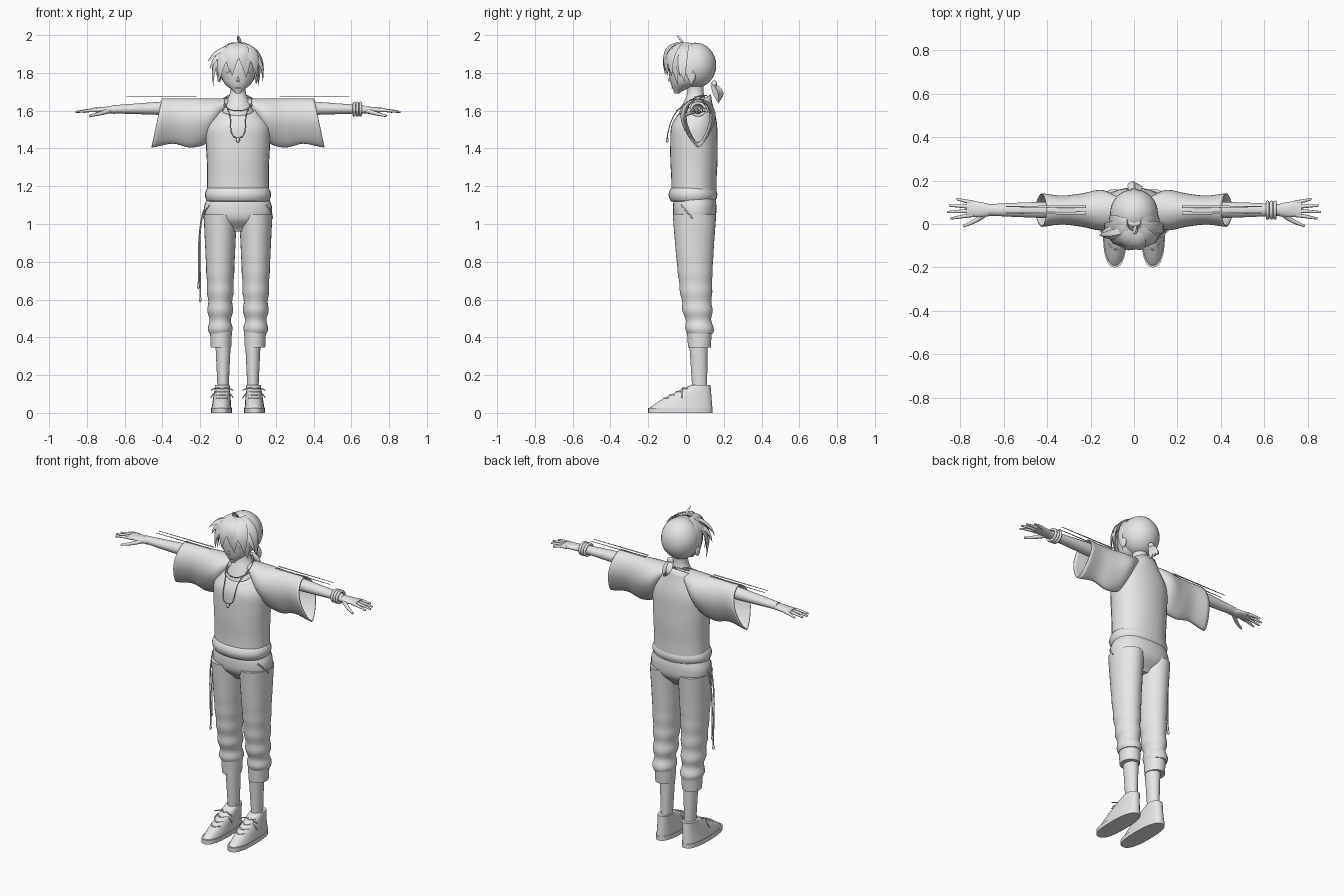
import bpy, bmesh, math
from mathutils import Vector, Matrix

if "Cube" in bpy.data.objects:
    bpy.data.objects.remove(bpy.data.objects["Cube"])

GREY = (.8, .8, .8, 1)
grey = bpy.data.materials.new("plain light grey")
grey.use_nodes = True
grey.diffuse_color = GREY
grey.node_tree.nodes["Principled BSDF"].inputs["Base Color"].default_value = GREY

HEAD = Vector((0, .04, 1.78))


def lerp(start, stop, t):
    return start + (stop - start) * t


def spline(values, t):
    """Catmull-Rom curve through evenly spaced values."""
    last = len(values) - 1
    i = min(int(t * last), last - 1)
    f = t * last - i
    a, b, c, d = values[max(i - 1, 0)], values[i], values[i + 1], values[min(i + 2, last)]
    bend = lerp((c - a) * (1 - f), (b - d) * f, f) * f * (1 - f) / 2
    ease = f * f * (3 - 2 * f)
    slope_in, slope_out = (c - a) / 2, (d - b) / 2
    bend = f * (1 - f) * (slope_in * (1 - f) - slope_out * f)
    return lerp(b, c, ease) + bend


def link(name, data):
    obj = bpy.data.objects.new(name, data)
    bpy.context.collection.objects.link(obj)
    data.materials.append(grey)
    return obj


def mesh_object(name, bm):
    bmesh.ops.recalc_face_normals(bm, faces=bm.faces)
    mesh = bpy.data.meshes.new(name)
    bm.to_mesh(mesh)
    bm.free()
    return link(name, mesh)


def skin(bm, loops, caps):
    count = len(loops[0])
    for lower, upper in zip(loops, loops[1:]):
        for i in range(count):
            j = (i + 1) % count
            bm.faces.new((lower[i], lower[j], upper[j], upper[i]))
    if caps:
        bm.faces.new(loops[0])
        bm.faces.new(loops[-1])


def loft(name, start, stop, shape, axis="z", power=2, taper=0, cloth=False, steps=20, segments=32):
    """Skin rings along an axis; shape(t) gives centre, half sizes and an optional lean."""
    bm = bmesh.new()
    loops = []
    for k in range(steps + 1):
        t = k / steps
        along = lerp(start, stop, t)
        centre_u, centre_v, half_u, half_v, *lean = shape(t)
        loop = []
        for i in range(segments):
            angle = math.tau * i / segments
            c, s = math.cos(angle), math.sin(angle)
            c = math.copysign(abs(c) ** (2 / power), c)
            s = math.copysign(abs(s) ** (2 / power), s)
            u = centre_u + half_u * c * (1 + taper * s)
            v = centre_v + half_v * s
            w = along + sum(lean) * s
            loop.append(bm.verts.new((u, v, w) if axis == "z" else (w, u, v)))
        loops.append(loop)
    skin(bm, loops, not cloth)
    obj = mesh_object(name, bm)
    if cloth:
        obj.modifiers.new("cloth", "SOLIDIFY").thickness = .006
    return obj


def tube(name, points, radius, end_radius=None, cyclic=False):
    """Smooth cord through the points, tapering evenly to its end radius."""
    curve = bpy.data.curves.new(name, "CURVE")
    curve.dimensions = "3D"
    curve.bevel_depth, curve.bevel_resolution = 1, 2
    curve.use_fill_caps = True
    line = curve.splines.new("BEZIER")
    line.bezier_points.add(len(points) - 1)
    line.use_cyclic_u = cyclic
    for i, (knot, point) in enumerate(zip(line.bezier_points, points)):
        knot.co = point
        knot.radius = lerp(radius, end_radius or radius, i / (len(points) - 1))
        knot.handle_left_type = knot.handle_right_type = "AUTO"
    return link(name, curve)


def lock(name, root, tip, width, lift, thick=.012, steps=9):
    """Flat tapering strand of hair that arches away from the head."""
    root, tip = Vector(root), Vector(tip)
    middle = (root + tip) / 2
    middle += (middle - HEAD).normalized() * lift
    bm = bmesh.new()
    loops = []
    for k in range(steps + 1):
        t = k / steps
        point = root.lerp(middle, t).lerp(middle.lerp(tip, t), t)
        along = (middle - root).lerp(tip - middle, t).normalized()
        side = along.cross(point - HEAD).normalized()
        out = side.cross(along)
        size = math.sin(math.pi * lerp(.2, .99, t))
        offsets = (side * width, out * thick, side * -width, out * -thick)
        loops.append([bm.verts.new(point + offset * size) for offset in offsets])
    skin(bm, loops, True)
    return mesh_object(name, bm)


def ball(name, centre, size):
    bm = bmesh.new()
    placing = Matrix.Translation(centre) @ Matrix.Diagonal((*size, 1))
    bmesh.ops.create_uvsphere(bm, u_segments=32, v_segments=16, radius=1, matrix=placing)
    return mesh_object(name, bm)


def mirror(obj):
    """Copy a left part to the right side."""
    other = obj.copy()
    other.name = obj.name.replace("left", "right")
    other.data = obj.data.copy()
    other.data.transform(Matrix.Scale(-1, 4, (1, 0, 0)))
    if obj.type == "MESH":
        other.data.flip_normals()
    bpy.context.collection.objects.link(other)


# Neck, face and features
def neck_shape(t):
    width = spline((.1, .11, .08, .043, .043), t)
    return 0, .05, width, .8 * width + .01


def face_shape(t):
    width = spline((.012, .07, .09, .1, .085, .04), t)
    return 0, spline((-.05, -.01, 0, .01, .02, .03), t), width, width


loft("neck_and_chest", 1.48, 1.76, neck_shape)
loft("face", 1.69, 1.95, face_shape)
ball("back_hair", (0, .05, 1.84), (.11, .11, .12))
tube("nose", [(0, -.08, 1.79), (0, -.09, 1.755)], .003, .007)
tube("mouth", [(-.016, -.072, 1.72), (0, -.076, 1.72), (.016, -.072, 1.72)], .002)
mirror(tube("left_eyelash", [(.02, -.085, 1.8), (.04, -.08, 1.81), (.06, -.066, 1.8)], .003))
mirror(ball("left_ear", (.1, .03, 1.78), (.01, .02, .03)))

# Fringe and side hair, fanned around the front
for i in range(12):
    angle = math.radians(lerp(-100, 100, i / 11))
    s, c = math.sin(angle), math.cos(angle)
    uneven = .012 * (-1) ** i
    lock(f"fringe_lock_{i}", (.03 * s, -.03 * c, 1.955),
         (.12 * s + uneven, .01 - .12 * c, 1.8 - .06 * s * s + uneven), .036, .09)
lock("upper_side_spike", (-.02, -.03, 1.94), (-.16, -.05, 1.86), .026, .04)
lock("lower_side_spike", (-.06, -.02, 1.92), (-.15, -.04, 1.82), .024, .03)
lock("outer_side_spike", (.05, -.02, 1.93), (.135, -.03, 1.78), .028, .05)
lock("crown_tuft", (.01, -.01, 1.95), (0, -.05, 2), .012, .01, .007)

# Ponytail and tie
for i in range(3):
    lock(f"ponytail_lock_{i}", (0, .14, 1.74), (.02 * i - .01, .19 - .01 * i, 1.67 - .015 * i), .026, .03, .02)
ball("hair_tie", (0, .15, 1.74), (.02, .015, .02))

# Shirt body, rolled hem and wide sleeves
def shirt_shape(t):
    width = spline((.165, .163, .165, .17, .165, .1), t)
    return 0, .042, width, spline((.12, .12, .125, .125, .12, .09), t), .055 * t ** 6


def hem_shape(t):
    bulge = .012 * math.sin(math.pi * t)
    return 0, .037, .163 + bulge, .117 + bulge


def sleeve_shape(t):
    height = spline((.03, .11, .13, .12, .13), t)
    return .064, 1.665 - height, spline((.05, .09, .075, .065, .075), t), height, -.027 * t ** 3


loft("shirt_body", 1.14, 1.63, shirt_shape, power=2.2, cloth=True)
loft("shirt_hem", 1.12, 1.19, hem_shape, power=2.2, cloth=True, steps=8)
mirror(loft("left_sleeve", .05, .43, sleeve_shape, axis="x", power=1.8, taper=.3, cloth=True))

# Fine ribbons along the top of the arms
for y in (.05, .08):
    mirror(loft("left_arm_ribbon", .22, .59, lambda t: (y, 1.674, .007 - .005 * t, .0015),
                axis="x", steps=4, segments=8))

# Arms and hands
mirror(loft("left_arm", .2, .67, lambda t: (.065, 1.617 - .01 * t, .04 - .014 * t * t, lerp(.046, .021, t)),
            axis="x"))
mirror(loft("left_palm", .65, .77, lambda t: (lerp(.063, .07, t), 1.604, spline((.026, .035, .036), t),
                                             lerp(.021, .011, t)), axis="x"))
for i, finger in enumerate(("index", "middle", "ring", "little")):
    spread = i - 1.5
    end = .86 - .012 * (spread + .4) ** 2
    points = [(lerp(.74, end, t), .07 + spread * lerp(.018, .03, t), 1.603 - .01 * t * t) for t in (0, .5, 1)]
    mirror(tube(f"left_{finger}_finger", points, .011, .005))
mirror(tube("left_thumb", [(.68, .05, 1.6), (.73, .015, 1.585), (.785, -.01, 1.572)], .014, .006))

# Bracelet of three bands
for i in range(3):
    turns = [math.tau * k / 8 for k in range(8)]
    tube(f"bracelet_band_{i}", [(.615 + .017 * i, .064 + .036 * math.cos(a), 1.608 + .032 * math.sin(a))
                                for a in turns], .008, cyclic=True)

# Necklace, pendant and shorter neck cord
tube("necklace", [(0, .11, 1.68), (-.065, .05, 1.67), (-.045, -.06, 1.58), (0, -.1, 1.455),
                  (.045, -.06, 1.58), (.065, .05, 1.67)], .0025, cyclic=True)
ball("pendant", (0, -.1, 1.445), (.01, .007, .014))
tube("neck_cord", [(0, .1, 1.68), (-.08, .04, 1.65), (0, -.05, 1.6), (.08, .04, 1.65)], .0025, cyclic=True)


# Trousers: seat, creased legs and rolled cuffs
def leg_shape(t):
    low = (1 - t) ** 3
    crease = .008 * low * math.sin(40 * t)
    return .094, .045 + .03 * low, lerp(.058, .088, t) + crease, lerp(.067, .115, t) + crease


loft("trouser_seat", .96, 1.15, lambda t: (0, .046, spline((.1, .17, .18, .16), t),
                                          spline((.05, .105, .115, .108), t)), power=2.3)
mirror(loft("left_trouser_leg", .42, 1.05, leg_shape, steps=40))
mirror(loft("left_trouser_cuff", .345, .435, lambda t: (.09, .071, .054 + .004 * t, .06 + .006 * t)))
mirror(tube("left_pocket_edge", [(.15, -.025, 1.1), (.172, 0, 1.07), (.182, .035, 1.03)], .004))

# Hanging hip cords with beads
for i in range(2):
    x, y, low = -.2 - .01 * i, .02 + .025 * i, .6 + .07 * i
    tube(f"hip_cord_{i}", [(-.165, y, 1.11), (-.19, y, 1.04), (x, y, low)], .004)
    ball(f"hip_cord_bead_{i}", (x, y, low), (.007, .007, .014))

# Lower legs
mirror(loft("left_shin", .1, .4, lambda t: (.079, .073 - .008 * t, .028 + .014 * t, .038 + .012 * t)))


# Shoes with sole and laces
def shoe_front(t):
    return -.195 + .22 * t ** 1.3


def shoe_shape(t):
    front, back = shoe_front(t), .14 - .01 * t
    return .088 - .006 * t, (front + back) / 2, .053 - .015 * t, (back - front) / 2


mirror(loft("left_sole", 0, .026, lambda t: (.088, -.03, .055, .17), power=2.5, steps=2))
mirror(loft("left_shoe", .02, .147, shoe_shape, power=2.3))
for i in range(4):
    t = lerp(.45, .85, i / 3)
    y, z = shoe_front(t), lerp(.02, .147, t)
    mirror(tube(f"left_lace_{i}", [(.085 + .03 * d, y + .025 * d * d, z) for d in (-1, 0, 1)], .004))
for i, d in enumerate((-1, 1)):
    for part, drop in (("bow", .01), ("end", .05)):
        mirror(tube(f"left_lace_{part}_{i}", [(.085, 0, .13), (.085 + .035 * d, -.02, .135 - drop / 2),
                                              (.085 + .06 * d, -.02, .13 - drop)], .003))

# Smooth shading with sharp edges kept
bpy.ops.object.select_all(action="DESELECT")
for obj in bpy.context.collection.objects:
    if obj.type == "MESH":
        obj.select_set(True)
        bpy.context.view_layer.objects.active = obj
bpy.ops.object.shade_smooth_by_angle(angle=math.radians(45))
